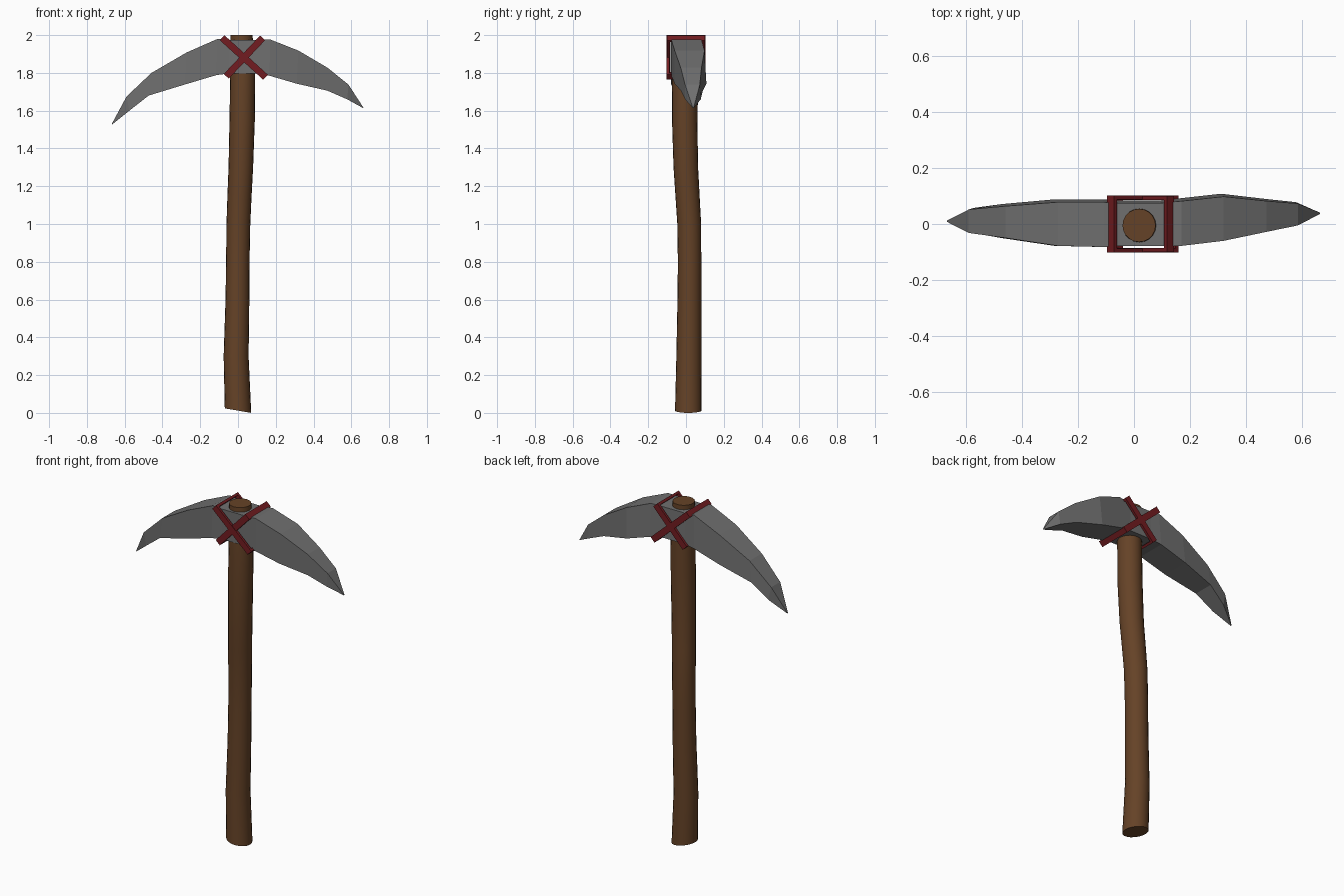
import bpy, bmesh, math
from mathutils import Vector

if "Cube" in bpy.data.objects:
    bpy.data.objects.remove(bpy.data.objects["Cube"])


def material(name, rgb):
    m = bpy.data.materials.new(name)
    m.diffuse_color = (*rgb, 1)
    m.use_nodes = True
    m.node_tree.nodes["Principled BSDF"].inputs["Base Color"].default_value = m.diffuse_color
    return m


def make_object(name, bm, mat=None):
    bmesh.ops.recalc_face_normals(bm, faces=bm.faces)
    mesh = bpy.data.meshes.new(name)
    bm.to_mesh(mesh)
    bm.free()
    ob = bpy.data.objects.new(name, mesh)
    bpy.context.collection.objects.link(ob)
    if mat:
        mesh.materials.append(mat)
    return ob


def loft(bm, rings, closed=False):
    """Skin equal-sized point rings; cap the ends unless closed."""
    loops = [[bm.verts.new(p) for p in r] for r in rings]
    pairs = list(zip(loops, loops[1:]))
    if closed:
        pairs.append((loops[-1], loops[0]))
    for a, b in pairs:
        n = len(a)
        for i in range(n):
            j = (i + 1) % n
            bm.faces.new((a[i], a[j], b[j], b[i]))
    if not closed:
        bm.faces.new(loops[0])
        bm.faces.new(loops[-1])


wood = material("wood", (0.13, 0.055, 0.02))
red = material("red_cord", (0.17, 0.012, 0.015))
steel = material("steel", (0.16, 0.16, 0.16))

# Handle: gently wavering round stick (z, centre x, centre y, radius)
spine = [(0.012, 0.0, 0.012, 0.070), (0.3, -0.010, 0.015, 0.066),
         (0.6, -0.003, 0.018, 0.063), (0.8, -0.001, 0.019, 0.062),
         (1.0, 0.002, 0.017, 0.063), (1.15, 0.008, 0.008, 0.064),
         (1.3, 0.015, -0.001, 0.065), (1.55, 0.022, -0.007, 0.067),
         (1.8, 0.025, -0.007, 0.066), (2.0, 0.018, -0.005, 0.059)]
SIDES = 20
rings = []
for k, (z, cx, cy, r) in enumerate(spine):
    ring = []
    for i in range(SIDES):
        a = math.tau * i / SIDES
        dx, dy = r * math.cos(a), r * math.sin(a)
        tilt = -0.17 * dx if k == 0 else 0
        ring.append((cx + dx, cy + dy, z + tilt))
    rings.append(ring)
bm = bmesh.new()
loft(bm, rings)
handle = make_object("handle", bm, wood)
bpy.context.view_layer.objects.active = handle
handle.select_set(True)
bpy.ops.object.shade_smooth_by_angle(angle=math.radians(40))

# Head: curved faceted pick (top x, top z, bottom x, bottom z, front y, back y)
sections = [(-0.668, 1.53, -0.666, 1.527, 0.008, 0.012),
            (-0.59, 1.675, -0.575, 1.600, -0.032, 0.057),
            (-0.458, 1.80, -0.473, 1.680, -0.050, 0.071),
            (-0.272, 1.908, -0.283, 1.738, -0.078, 0.088),
            (-0.108, 1.980, -0.115, 1.788, -0.082, 0.088),
            (-0.05, 1.974, -0.05, 1.797, -0.078, 0.084),
            (0.09, 1.974, 0.09, 1.797, -0.078, 0.084),
            (0.17, 1.977, 0.167, 1.785, -0.078, 0.092),
            (0.32, 1.918, 0.31, 1.743, -0.060, 0.108),
            (0.473, 1.828, 0.473, 1.706, -0.028, 0.089),
            (0.585, 1.738, 0.578, 1.660, -0.005, 0.078),
            (0.664, 1.616, 0.662, 1.614, 0.036, 0.041)]
bm = bmesh.new()
loft(bm, [[(xt, f, zt), (xt, b - 0.06 * (b - f), zt), (xb, b, zb), (xb, f, zb)]
          for xt, zt, xb, zb, f, b in sections])
make_object("pick_head", bm, steel)


# Bindings: two tilted flat loops crossing on front and back
def binding(name, top, bottom, grow):
    t, b = Vector((top[0], 0, top[1])), Vector((bottom[0], 0, bottom[1]))
    along = (t - b).normalized()
    side = Vector((along.z, 0, -along.x)) * 0.018
    thick = 0.014
    rings = []
    for end, sz, y, sy in ((t, 1, -0.100, 1), (t, 1, 0.100, -1),
                           (b, -1, 0.100, -1), (b, -1, -0.100, 1)):
        outer = end + Vector((0, y - sy * grow, 0))
        inner = outer - along * sz * thick + Vector((0, sy * thick, 0))
        rings.append([outer - side, outer + side, inner + side, inner - side])
    bm = bmesh.new()
    loft(bm, rings, closed=True)
    make_object(name, bm, red)


binding("binding_left", (-0.084, 1.986), (0.146, 1.777), 0.002)
binding("binding_right", (0.130, 1.985), (-0.062, 1.782), 0.0)
